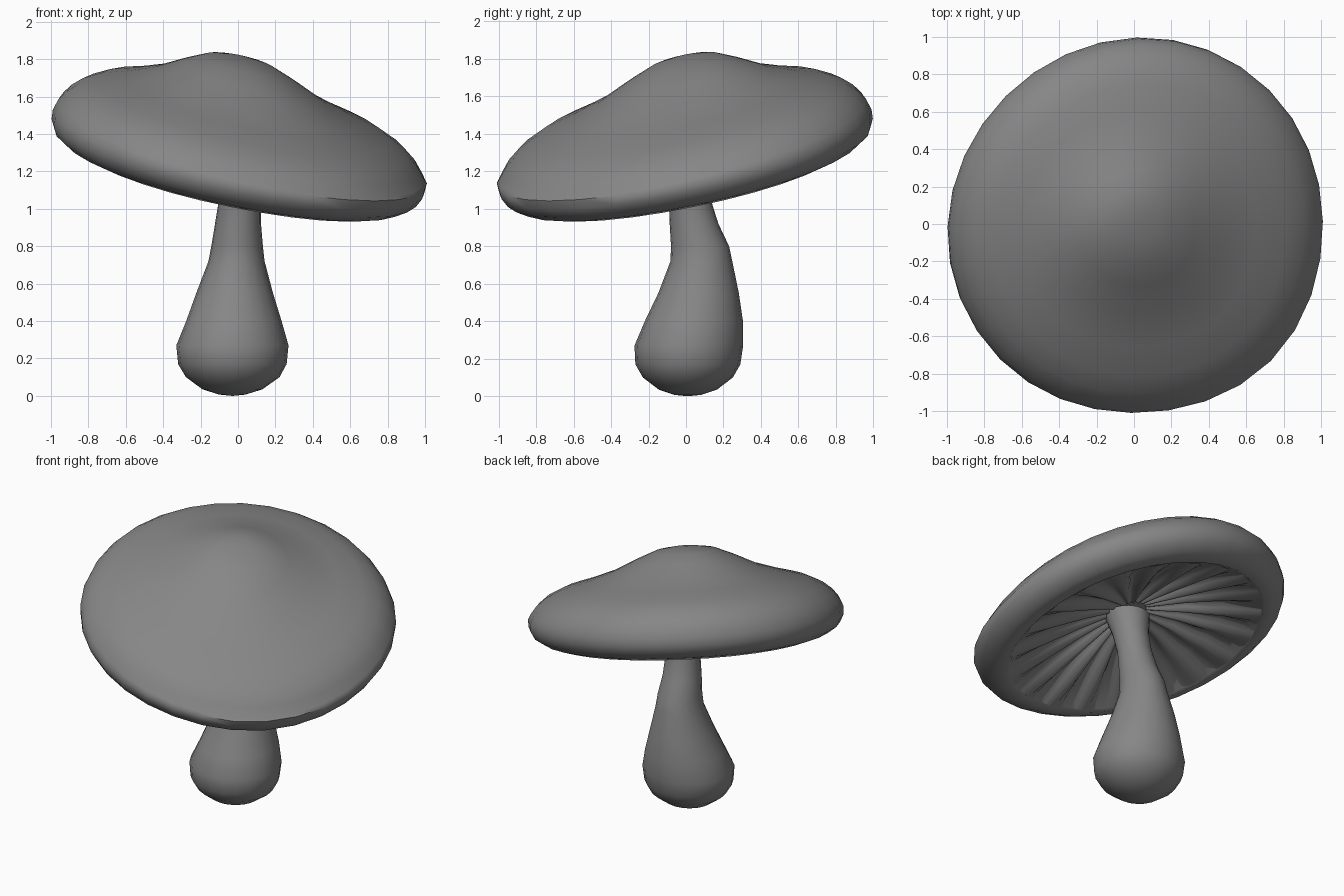
import bpy, bmesh, math, random
from mathutils import Vector

if "Cube" in bpy.data.objects:
    bpy.data.objects.remove(bpy.data.objects["Cube"])

random.seed(4)
CENTRE = Vector((0, 0, 1.31))
NORMAL = Vector((0.193, -0.193, 0.962)).normalized()   # cap leans to the front right
DOWN = Vector((1, -1, 0)).normalized()
SIDE = NORMAL.cross(DOWN).normalized()
DOWN = SIDE.cross(NORMAL).normalized()

grey = bpy.data.materials.new("dark_grey")
grey.diffuse_color = (0.24, 0.24, 0.24, 1)
grey.use_nodes = True
grey.node_tree.nodes["Principled BSDF"].inputs["Base Color"].default_value = grey.diffuse_color


def loft(name, rings, start=None, end=None):
    """Skin a stack of rings; optional pole points close the ends."""
    bm = bmesh.new()
    rows = [[bm.verts.new(p) for p in ring] for ring in rings]
    n = len(rows[0])
    for a, b in zip(rows, rows[1:]):
        for i in range(n):
            j = (i + 1) % n
            bm.faces.new((a[i], a[j], b[j], b[i]))
    for pole, row in ((start, rows[0]), (end, rows[-1])):
        if pole is not None:
            v = bm.verts.new(pole)
            for i in range(n):
                bm.faces.new((v, row[i], row[(i + 1) % n]))
    bmesh.ops.recalc_face_normals(bm, faces=bm.faces)
    mesh = bpy.data.meshes.new(name)
    bm.to_mesh(mesh)
    bm.free()
    mesh.materials.append(grey)
    obj = bpy.data.objects.new(name, mesh)
    bpy.context.collection.objects.link(obj)
    bpy.ops.object.select_all(action='DESELECT')
    bpy.context.view_layer.objects.active = obj
    obj.select_set(True)
    bpy.ops.object.shade_smooth_by_angle(angle=math.radians(60))
    return obj


def cap_point(r, h, a, shift=0.0):
    """Point on the tilted cap from radius, height above the rim plane, angle."""
    c = math.cos(a)
    r *= 1 + (0.05 * c ** 6 if c > 0 else -0.015 * c ** 4)   # droops out downhill
    return CENTRE + NORMAL * h + DOWN * (r * c - shift) + SIDE * (r * math.sin(a))


def cap_ring(r, h, n, lift=0.0, shift=0.0):
    angles = [2 * math.pi * i / n for i in range(n)]
    return [cap_point(r, h - lift * r * math.cos(a), a, shift) for a in angles]


# Cap: domed top with its peak set uphill, blunt rim, hollow underside
top = [(0.1, 0.475), (0.2, 0.455), (0.32, 0.402), (0.48, 0.322), (0.65, 0.262),
       (0.8, 0.217), (0.9, 0.167), (0.96, 0.117), (1.0, 0.065)]
under = [(1.018, 0.025), (1.015, -0.025), (0.99, -0.075), (0.93, -0.115), (0.85, -0.14),
         (0.83, -0.125), (0.6, -0.025), (0.35, 0.045), (0.1, 0.085)]
rings = [cap_ring(r, h, 32, 0.03, 0.14 * max(0, 1 - r)) for r, h in top]
rings += [cap_ring(r, h, 32) for r, h in under]
loft("cap", rings, cap_point(0, 0.481, 0, 0.14), cap_point(0, 0.09, 0))

# Gills: broad radial folds under the cap
N, FOLDS = 120, 20
depth = [random.uniform(0.018, 0.04) for _ in range(FOLDS)]
gills = []
for r, h in ((0.1, 0.065), (0.35, 0.02), (0.6, -0.05), (0.83, -0.128)):
    k = min(1, r * 3, (0.86 - r) * 6)
    gills.append([cap_point(r, h + k * depth[i * FOLDS // N] * math.sin(2 * math.pi * FOLDS * i / N),
                            2 * math.pi * i / N) for i in range(N)])
loft("gills", gills)

# Stem: bulbous foot, bent neck, flared top (z, cx, cy, rx, ry)
sections = [(0.007, -0.03, 0.01, 0.07, 0.07), (0.035, -0.03, 0.01, 0.16, 0.155),
            (0.1, -0.028, 0.01, 0.25, 0.24),
            (0.17, -0.03, 0.01, 0.29, 0.28), (0.27, -0.03, 0.015, 0.3, 0.29),
            (0.4, -0.022, 0.042, 0.255, 0.262), (0.55, -0.018, 0.067, 0.205, 0.215),
            (0.72, -0.008, 0.082, 0.15, 0.165), (0.8, -0.005, 0.075, 0.138, 0.155),
            (0.92, 0.0, 0.043, 0.123, 0.13), (1.05, 0.01, 0.02, 0.112, 0.112),
            (1.2, 0.02, -0.01, 0.118, 0.118), (1.33, 0.035, -0.025, 0.145, 0.145)]
rings = [[(cx + rx * math.cos(t), cy + ry * math.sin(t), z)
          for t in (2 * math.pi * i / 20 for i in range(20))]
         for z, cx, cy, rx, ry in sections]
loft("stem", rings, (-0.03, 0.01, 0.0), (0.035, -0.025, 1.34))
